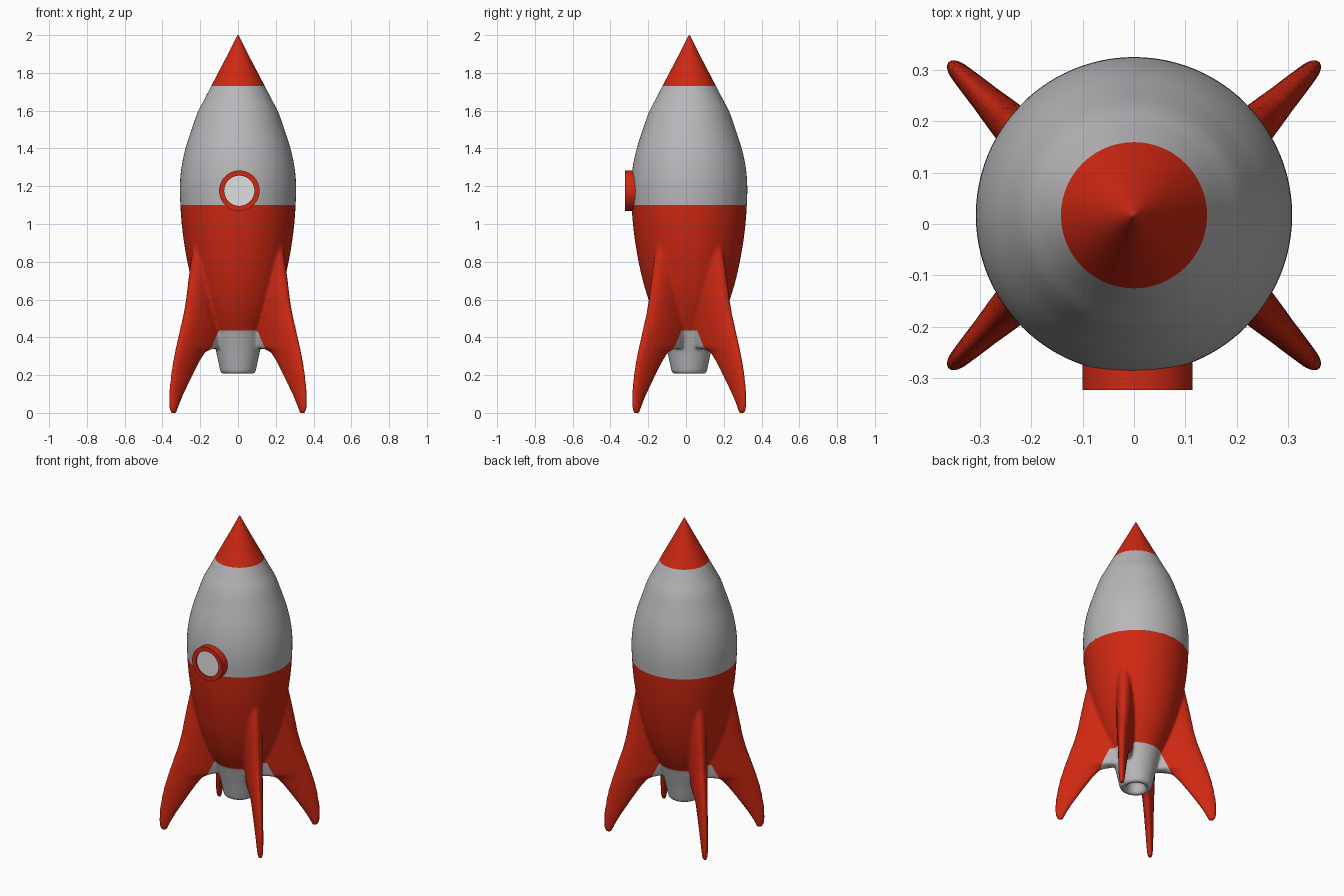
import bpy, bmesh, math
from mathutils import Vector, Matrix

if "Cube" in bpy.data.objects:
    bpy.data.objects.remove(bpy.data.objects["Cube"])

CY = 0.017  # body axis offset in y


def material(name, rgb):
    m = bpy.data.materials.new(name)
    m.diffuse_color = (*rgb, 1)
    m.use_nodes = True
    m.node_tree.nodes["Principled BSDF"].inputs["Base Color"].default_value = m.diffuse_color
    return m


RED = material("red paint", (0.62, 0.021, 0.006))
GREY = material("light grey", (0.48, 0.47, 0.485))
PALE = material("pale window", (0.74, 0.74, 0.74))


def spline(pts, n=5):
    """Catmull-Rom curve through (radius, height) points."""
    p = [Vector(q) for q in pts]
    p = [2 * p[0] - p[1]] + p + [2 * p[-1] - p[-2]]
    out = []
    for i in range(1, len(p) - 2):
        a, b, c, d = p[i - 1:i + 3]
        for k in range(n):
            t = k / n
            out.append(0.5 * (2 * b + (c - a) * t + (2 * a - 5 * b + 4 * c - d) * t * t
                              + (3 * b - a - 3 * c + d) * t ** 3))
    return [tuple(v) for v in out] + [tuple(pts[-1])]


def bridge(bm, rings):
    for a, b in zip(rings, rings[1:]):
        n = len(a)
        for i in range(n):
            bm.faces.new((a[i], a[(i + 1) % n], b[(i + 1) % n], b[i]))


def lathe(bm, profile, seg=96, cap=True, closed=False):
    rings = [[bm.verts.new((r * math.cos(2 * math.pi * i / seg),
                            r * math.sin(2 * math.pi * i / seg), z)) for i in range(seg)]
             for r, z in profile]
    bridge(bm, rings + rings[:1] if closed else rings)
    if cap:
        bm.faces.new(rings[0])
        bm.faces.new(rings[-1])


def make(bm, name, mats, smooth=True, loc=(0, CY, 0)):
    bmesh.ops.recalc_face_normals(bm, faces=bm.faces[:])
    me = bpy.data.meshes.new(name)
    for f in bm.faces:
        f.smooth = smooth
    bm.to_mesh(me)
    bm.free()
    for m in mats:
        me.materials.append(m)
    ob = bpy.data.objects.new(name, me)
    ob.location = loc
    bpy.context.scene.collection.objects.link(ob)
    return ob


# Upper hull and nose cone
bm = bmesh.new()
lathe(bm, spline([(0.305, 1.1), (0.3075, 1.175), (0.305, 1.25), (0.294, 1.33), (0.275, 1.41),
                  (0.249, 1.49), (0.214, 1.59), (0.178, 1.66), (0.142, 1.73)]), cap=False)
make(bm, "upper_hull", [GREY])
bm = bmesh.new()
lathe(bm, [(0.142, 1.73), (0.1, 1.81), (0.054, 1.898), (0.02, 1.965), (0.01, 1.985),
           (0.004, 1.997), (0.0005, 2.0)], cap=False)
make(bm, "nose_cone", [RED])

# Lower hull with nozzle; fins are fused to it by a voxel remesh
bm = bmesh.new()
lower = [(0.003, 0.28), (0.045, 0.275), (0.056, 0.222), (0.064, 0.208), (0.082, 0.206),
         (0.093, 0.216), (0.115, 0.32)]
lower += spline([(0.143, 0.435), (0.168, 0.485), (0.195, 0.545), (0.222, 0.62), (0.248, 0.71),
                 (0.27, 0.81), (0.287, 0.91), (0.299, 1.01), (0.305, 1.1), (0.3075, 1.175)])
lathe(bm, lower)

# Fin slices: height, inner x, outer x, half thickness
FIN = [(-0.004, 0.330, 0.352, 0.012), (0.012, 0.324, 0.358, 0.015), (0.04, 0.315, 0.363, 0.018),
       (0.1, 0.290, 0.363, 0.021), (0.2, 0.242, 0.353, 0.026), (0.27, 0.207, 0.342, 0.030),
       (0.318, 0.178, 0.332, 0.033), (0.335, 0.150, 0.329, 0.036), (0.345, 0.090, 0.327, 0.040),
       (0.4, 0.07, 0.314, 0.044), (0.45, 0.06, 0.302, 0.047), (0.52, 0.06, 0.285, 0.050),
       (0.6, 0.06, 0.270, 0.053), (0.7, 0.06, 0.257, 0.055), (0.8, 0.06, 0.243, 0.055),
       (0.9, 0.06, 0.228, 0.05), (1.0, 0.06, 0.200, 0.04)]
OFF = 0.062  # fin planes pass beside the axis
H = math.sqrt(0.5)
for sx in (-1, 1):
    for sy in (-1, 1):
        rings = []
        for z, a, b, t in FIN:
            ring = []
            for i in range(20):
                w = 2 * math.pi * i / 20
                x = (a + b) / 2 + (b - a) / 2 * math.cos(w)
                o = t * math.sin(w)
                ring.append(bm.verts.new((sx * (x - o * H), sy * (x - OFF + o * H), z)))
            rings.append(ring)
        bridge(bm, rings)
        bm.faces.new(rings[0])
        bm.faces.new(rings[-1])
raw = make(bm, "lower_hull_source", [RED, GREY])
rm = raw.modifiers.new("fuse", 'REMESH')
rm.mode = 'VOXEL'
rm.voxel_size = 0.008
sm = raw.modifiers.new("blend", 'SMOOTH')
sm.factor = 0.5
sm.iterations = 10
bpy.context.view_layer.update()
fused = bpy.data.meshes.new_from_object(raw.evaluated_get(bpy.context.evaluated_depsgraph_get()))
bpy.data.objects.remove(raw)

# Cut clean colour borders, then colour by height and distance from the axis
bm = bmesh.new()
bm.from_mesh(fused)


def cut(faces, co, no, clear=False):
    geom = set(faces)
    for f in faces:
        geom.update(f.edges)
        geom.update(f.verts)
    bmesh.ops.bisect_plane(bm, geom=list(geom), plane_co=co, plane_no=no, clear_outer=clear)


ZB = 0.437
cut(bm.faces[:], (0, 0, 1.1), (0, 0, 1), True)
cut(bm.faces[:], (0, 0, ZB), (0, 0, 1))
SLOPE = 0.5
for sx in (-1, 1):
    for sy in (-1, 1):
        part = [f for f in bm.faces if 0.25 < f.calc_center_median().z < ZB
                and f.calc_center_median().x * sx > 0 and f.calc_center_median().y * sy > 0]
        cut(part, (sx * 0.145 * H, sy * 0.145 * H, ZB), (sx * H, sy * H, SLOPE))
for f in bm.faces:
    c = f.calc_center_median()
    d = (abs(c.x) + abs(c.y)) * H
    f.material_index = int(c.z < ZB and d - 0.145 + SLOPE * (c.z - ZB) < 0 and d < 0.21)
make(bm, "lower_hull_and_fins", [RED, GREY])
bpy.data.meshes.remove(fused)

# Porthole frame and glass, facing the front
TURN = Matrix.Rotation(math.pi / 2, 4, 'X')
WIN = (0.007, 0, 1.176)
bm = bmesh.new()
lathe(bm, [(0.08, 0.25), (0.107, 0.25), (0.107, 0.323), (0.08, 0.323)], 64, False, True)
bm.transform(TURN)
frame = make(bm, "porthole_frame", [RED], True, WIN)
bpy.context.view_layer.objects.active = frame
frame.select_set(True)
bpy.ops.object.shade_smooth_by_angle(angle=math.radians(35))
bm = bmesh.new()
lathe(bm, [(0.081, 0.308), (0.081, 0.315)], 64)
bm.transform(TURN)
make(bm, "porthole_glass", [PALE], False, WIN)
